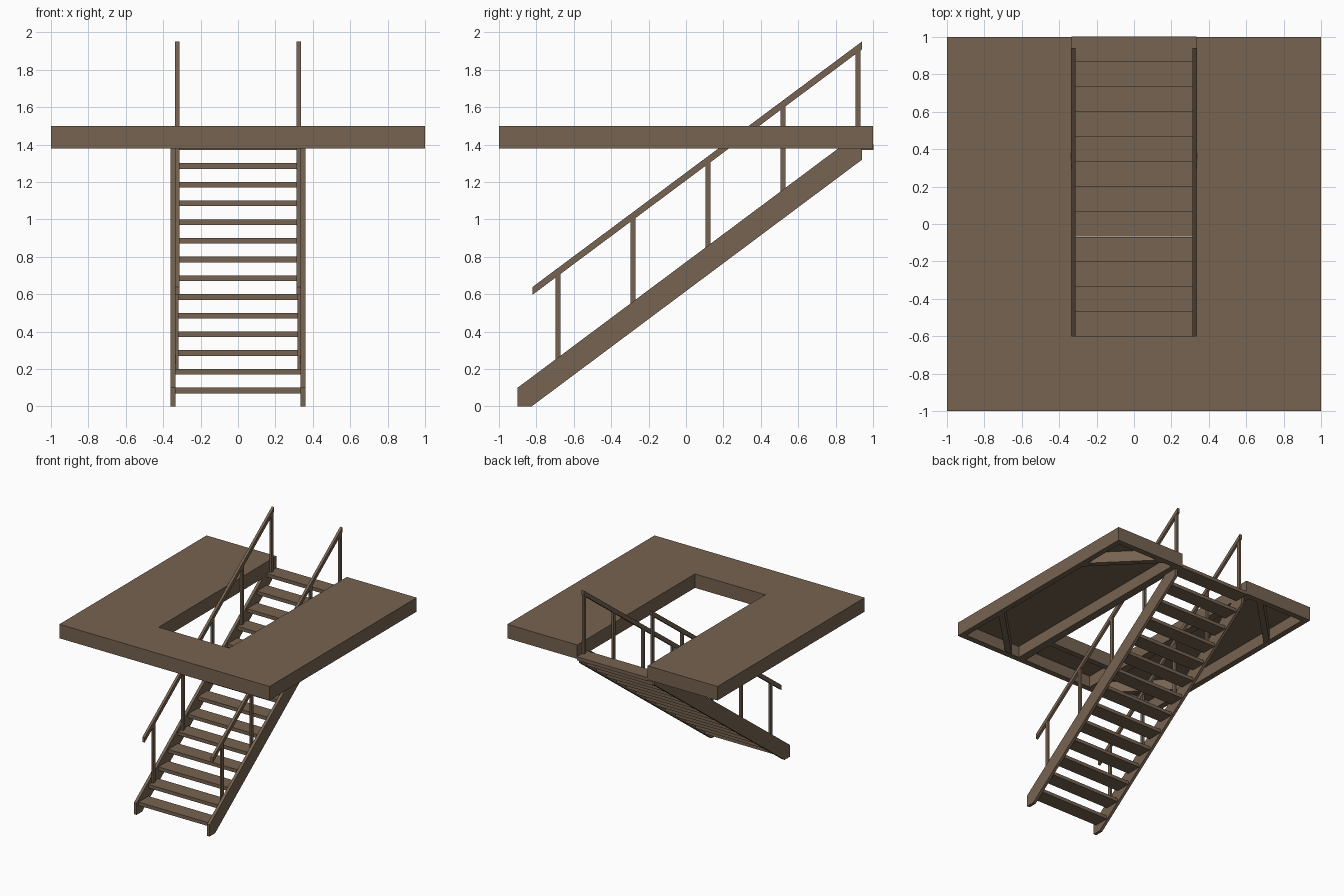
import bpy, bmesh, math
from mathutils import Vector

if "Cube" in bpy.data.objects:
    bpy.data.objects.remove(bpy.data.objects["Cube"])

wood = bpy.data.materials.new("brown_wood")
wood.diffuse_color = (0.18, 0.125, 0.082, 1)
wood.use_nodes = True
wood.node_tree.nodes["Principled BSDF"].inputs["Base Color"].default_value = wood.diffuse_color


def prism(name, profile, axis, lo, hi):
    """Extrude a flat outline along x (outline is y,z) or z (outline is x,y)."""
    bm = bmesh.new()

    def pt(p, t):
        return (t, p[0], p[1]) if axis == "x" else (p[0], p[1], t)
    a = [bm.verts.new(pt(p, lo)) for p in profile]
    b = [bm.verts.new(pt(p, hi)) for p in profile]
    n = len(profile)
    bm.faces.new(a)
    bm.faces.new(b[::-1])
    for i in range(n):
        bm.faces.new((a[i], b[i], b[(i + 1) % n], a[(i + 1) % n]))
    bmesh.ops.recalc_face_normals(bm, faces=bm.faces)
    me = bpy.data.meshes.new(name)
    bm.to_mesh(me)
    bm.free()
    me.materials.append(wood)
    ob = bpy.data.objects.new(name, me)
    bpy.context.collection.objects.link(ob)
    return ob


def box(name, x0, x1, y0, y1, z0, z1):
    return prism(name, [(x0, y0), (x1, y0), (x1, y1), (x0, y1)], "z", z0, z1)


OPEN_X, OPEN_Y = 0.335, -0.60        # stair opening
Z0, Z1, ZT = 1.38, 1.48, 1.50        # beam bottom, deck bottom, deck top
W = 0.05                             # beam width

# Deck: U-shaped board around the stair opening
prism("deck", [(-1, -1), (1, -1), (1, 1), (OPEN_X, 1), (OPEN_X, OPEN_Y),
               (-OPEN_X, OPEN_Y), (-OPEN_X, 1), (-1, 1)], "z", Z1, ZT)

# Frame beams below the deck
box("front_beam", -1, 1, -1, -1 + W, Z0, Z1)
box("opening_front_beam", -OPEN_X, OPEN_X, OPEN_Y - W, OPEN_Y, Z0, Z1)

STEP, RISE = 0.134, 0.10
SLOPE = RISE / STEP


def stringer_top(y):
    return 0.10 + SLOPE * (y + 0.90)


for s, side in ((-1, "left"), (1, "right")):
    def span(a, b):
        return min(s * a, s * b), max(s * a, s * b)

    # Side, opening and back beams
    box(side + "_side_beam", *span(1 - W, 1), -1 + W, 1, Z0, Z1)
    box(side + "_opening_beam", *span(OPEN_X, OPEN_X + 0.07), -1 + W, 1, Z0, Z1)
    box(side + "_back_beam", *span(OPEN_X + 0.07, 1 - W), 1 - W, 1, Z0, Z1)

    # Diagonal corner braces
    for t, end in ((-1, "front"), (1, "back")):
        near, far = 0.45, 0.52
        e = 1 - W
        prism(f"{side}_{end}_brace",
              [(s * e, t * (1 - near)), (s * e, t * (1 - far)),
               (s * (1 - far), t * e), (s * (1 - near), t * e)], "z", Z0 + 0.004, Z1)

    # Stringer with plumb-cut ends and a flat foot
    prism(side + "_stringer",
          [(-0.90, 0), (-0.825, 0), (0.94, 1.318),
           (0.94, stringer_top(0.94)), (-0.90, 0.10)],
          "x", *span(OPEN_X, 0.36))

    # Sloping handrail
    prism(side + "_handrail",
          [(-0.82, 0.597), (0.94, 1.908), (0.94, 1.95), (-0.82, 0.639)],
          "x", *span(0.314, 0.336))

    # Rail posts
    for i in range(5):
        y = -0.685 + 0.401 * i
        h = 0.597 + 0.745 * (y + 0.82)
        box(f"{side}_post_{i + 1}", *span(0.317, 0.3345), y - 0.014, y + 0.014,
            stringer_top(y) - 0.07, h + 0.02)

# Open treads
for i in range(14):
    y = -0.872 + STEP * i
    z = RISE * (i + 1)
    box(f"tread_{i + 1}", -OPEN_X, OPEN_X, y, y + STEP - 0.0005, z - 0.03, z)
